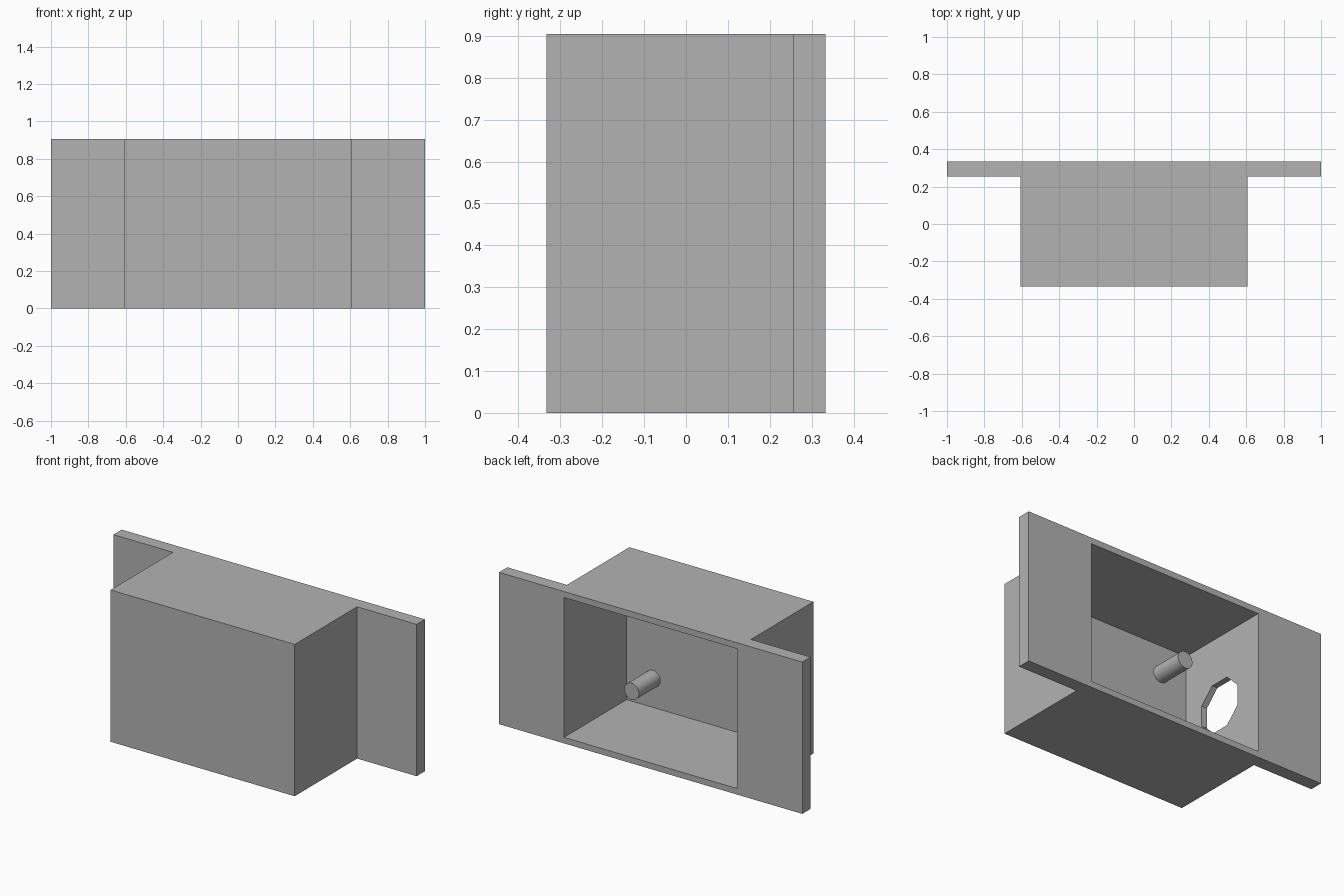
import bpy, bmesh, math
from mathutils import Matrix

default = bpy.data.objects.get("Cube")
if default:
    bpy.data.objects.remove(default, do_unlink=True)

# Overall sizes
HEIGHT = 0.905
BACK, FRONT = 0.333, -0.333
FLANGE_Y = 0.255        # front side of the mounting flange
HALF_BODY = 0.607       # half width of the box body
WALL = 0.036            # side, top and bottom walls
INNER_FRONT = -0.256    # inside of the thick front wall

grey = bpy.data.materials.new("plain_grey")
grey.use_nodes = True
grey.diffuse_color = (0.45, 0.45, 0.45, 1)
grey.node_tree.nodes["Principled BSDF"].inputs["Base Color"].default_value = grey.diffuse_color


def make_object(name, bm):
    bmesh.ops.recalc_face_normals(bm, faces=bm.faces)
    mesh = bpy.data.meshes.new(name)
    bm.to_mesh(mesh)
    bm.free()
    mesh.materials.append(grey)
    obj = bpy.data.objects.new(name, mesh)
    bpy.context.collection.objects.link(obj)
    return obj


def box(name, low, high):
    bm = bmesh.new()
    size = [h - l for l, h in zip(low, high)]
    centre = [(h + l) / 2 for l, h in zip(low, high)]
    bmesh.ops.create_cube(bm, size=1, matrix=Matrix.Translation(centre) @ Matrix.Diagonal((*size, 1)))
    return make_object(name, bm)


def rod(name, centre, radius, length, sides, axis, turn=0):
    """Cylinder lying along the X or Y axis."""
    bm = bmesh.new()
    lay = Matrix.Rotation(math.pi / 2, 4, "Y" if axis == "X" else "X")
    bmesh.ops.create_cone(bm, cap_ends=True, segments=sides, radius1=radius, radius2=radius, depth=length,
                          matrix=Matrix.Translation(centre) @ lay @ Matrix.Rotation(turn, 4, "Z"))
    return make_object(name, bm)


def select_only(obj):
    bpy.ops.object.select_all(action="DESELECT")
    obj.select_set(True)
    bpy.context.view_layer.objects.active = obj


def cut(target, cutter):
    cutter.hide_render = True
    mod = target.modifiers.new("cut", "BOOLEAN")
    mod.operation, mod.solver, mod.object = "DIFFERENCE", "EXACT", cutter
    select_only(target)
    bpy.ops.object.modifier_apply(modifier=mod.name)
    bpy.data.objects.remove(cutter, do_unlink=True)


# Housing: right half of the T outline, mirrored and extruded upward
half = [(HALF_BODY, FRONT), (HALF_BODY, FLANGE_Y), (1, FLANGE_Y), (1, BACK)]
outline = half + [(-x, y) for x, y in reversed(half)]
bm = bmesh.new()
base = bm.faces.new([bm.verts.new((x, y, 0)) for x, y in outline])
top = bmesh.ops.extrude_face_region(bm, geom=[base])["geom"]
bmesh.ops.translate(bm, vec=(0, 0, HEIGHT), verts=[v for v in top if isinstance(v, bmesh.types.BMVert)])
housing = make_object("housing", bm)

# Cavity open at the back, and octagonal cable hole in one side wall
inner = HALF_BODY - WALL
cut(housing, box("cavity_cutter", (-inner, INNER_FRONT, WALL), (inner, BACK + 0.1, HEIGHT - WALL)))
cut(housing, rod("cable_hole_cutter", (-HALF_BODY, 0.017, HEIGHT / 2), 0.158, 0.2, 8, "X", math.pi / 8))

# Four mounting pegs in the corners of the front wall
PEG_LENGTH = 0.2
for side, x in (("left", 0.398), ("right", -0.398)):
    for level, dz in (("lower", -0.245), ("upper", 0.245)):
        peg = rod(f"{level}_{side}_peg", (x, INNER_FRONT + PEG_LENGTH / 2 - 0.005, HEIGHT / 2 + dz),
                  0.049, PEG_LENGTH + 0.01, 32, "Y")
        select_only(peg)
        bpy.ops.object.shade_smooth_by_angle()
